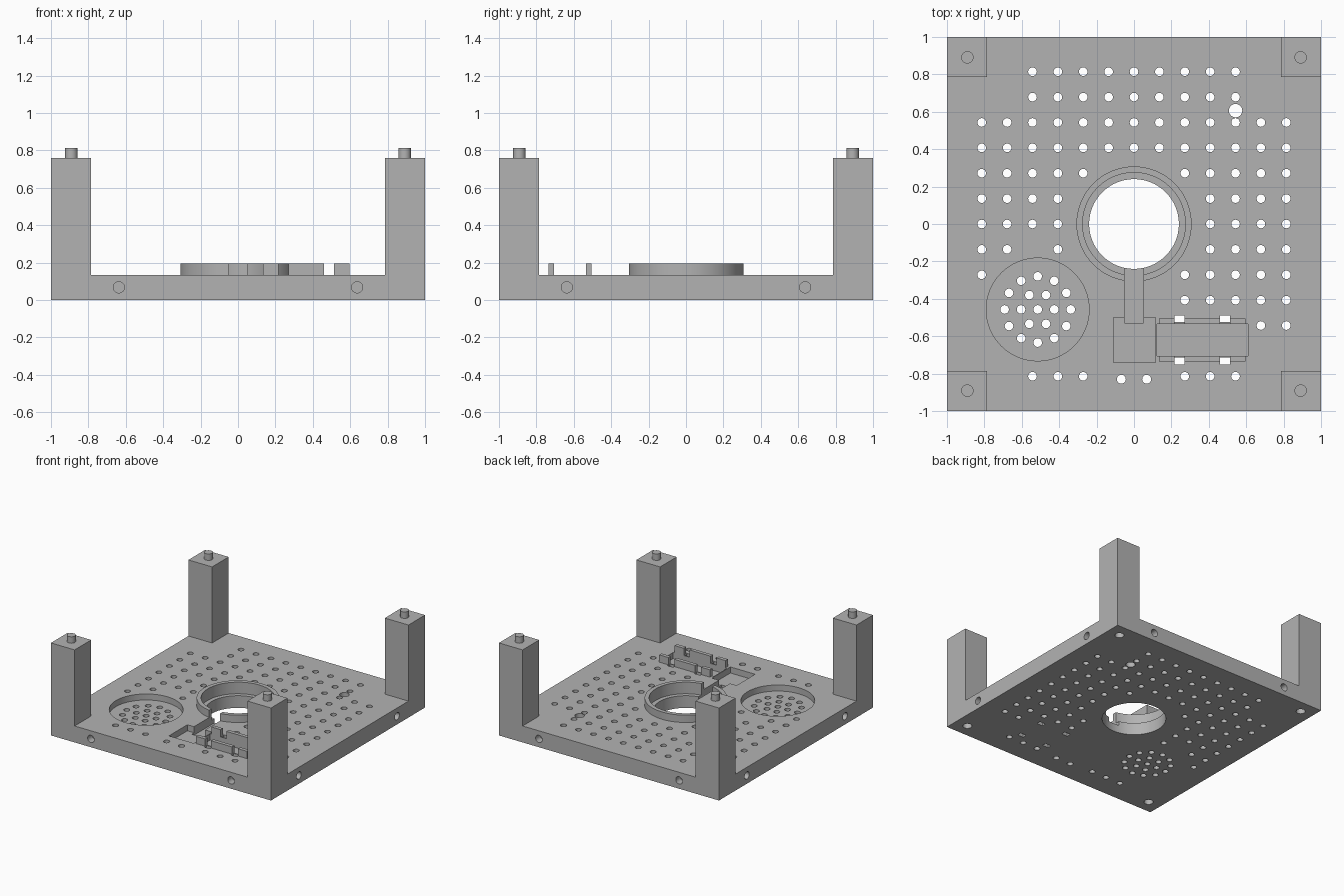
import bpy, bmesh
from math import cos, sin, pi, radians
from mathutils import Matrix, Vector

cube = bpy.data.objects.get("Cube")
if cube:
    bpy.data.objects.remove(cube, do_unlink=True)

GREY = bpy.data.materials.new("plain_grey")
GREY.use_nodes = True
GREY.diffuse_color = (0.45, 0.45, 0.45, 1)
GREY.node_tree.nodes["Principled BSDF"].inputs["Base Color"].default_value = (0.45, 0.45, 0.45, 1)

TOP, POST_TOP, RIM = 0.135, 0.76, 0.195
POST = 0.215
PITCH = 0.1357


def make(name, bm):
    bmesh.ops.recalc_face_normals(bm, faces=bm.faces)
    mesh = bpy.data.meshes.new(name)
    bm.to_mesh(mesh)
    bm.free()
    mesh.materials.append(GREY)
    obj = bpy.data.objects.new(name, mesh)
    bpy.context.collection.objects.link(obj)
    return obj


def box(bm, x0, x1, y0, y1, z0, z1):
    m = Matrix.Translation(((x0 + x1) / 2, (y0 + y1) / 2, (z0 + z1) / 2))
    bmesh.ops.create_cube(bm, size=1, matrix=m @ Matrix.Diagonal((x1 - x0, y1 - y0, z1 - z0, 1)))


def rod(bm, x, y, r, z0, z1, n=24):
    bmesh.ops.create_cone(bm, cap_ends=True, segments=n, radius1=r, radius2=r, depth=z1 - z0,
                          matrix=Matrix.Translation((x, y, (z0 + z1) / 2)))


def carve(obj, bm):
    cutter = make("cutter", bm)
    cutter.hide_render = True
    mod = obj.modifiers.new("carve", 'BOOLEAN')
    mod.operation, mod.solver, mod.object = 'DIFFERENCE', 'EXACT', cutter
    bpy.context.view_layer.objects.active = obj
    bpy.ops.object.modifier_apply(modifier=mod.name)
    bpy.data.objects.remove(cutter, do_unlink=True)


def smooth(obj):
    bpy.ops.object.select_all(action='DESELECT')
    obj.select_set(True)
    bpy.context.view_layer.objects.active = obj
    bpy.ops.object.shade_smooth_by_angle(angle=radians(30))


# Base plate with four corner posts, extruded from a three by three grid
bm = bmesh.new()
bmesh.ops.create_grid(bm, x_segments=3, y_segments=3, size=1)
for v in bm.verts:
    for k in (0, 1):
        if abs(v.co[k]) < 0.9:
            v.co[k] = (1 - POST) * (1 if v.co[k] > 0 else -1)


def raise_faces(faces, h):
    out = bmesh.ops.extrude_face_region(bm, geom=faces, use_keep_orig=False)["geom"]
    verts = [g for g in out if isinstance(g, bmesh.types.BMVert)]
    bmesh.ops.translate(bm, verts=verts, vec=(0, 0, h))
    return [g for g in out if isinstance(g, bmesh.types.BMFace)]


floor = list(bm.faces)
copy = bmesh.ops.duplicate(bm, geom=floor)["geom"]
top = raise_faces([g for g in copy if isinstance(g, bmesh.types.BMFace)], TOP)
corners = []
for f in top:
    c = f.calc_center_median()
    if min(abs(c.x), abs(c.y)) > 0.8:
        corners.append(f)
raise_faces(corners, POST_TOP - TOP)
bmesh.ops.remove_doubles(bm, verts=bm.verts, dist=0.0001)
bmesh.ops.recalc_face_normals(bm, faces=bm.faces)
bmesh.ops.dissolve_limit(bm, angle_limit=0.01, verts=bm.verts, edges=bm.edges)
base = make("base_with_posts", bm)

# Pockets: round seat, square pocket, holder bed and central counterbore
SPK = Vector((-0.515, -0.457))
bm = bmesh.new()
rod(bm, SPK.x, SPK.y, 0.275, 0.085, 0.3, 64)
rod(bm, 0, 0, 0.275, 0.1, 0.3, 64)
box(bm, -0.11, 0.115, -0.74, -0.5, 0.085, 0.3)
box(bm, 0.122, 0.61, -0.705, -0.535, 0.085, 0.3)
carve(base, bm)


# Wire channel from the central opening to the square pocket
def channel():
    b = bmesh.new()
    box(b, -0.05, 0.05, -0.53, -0.2, 0.065, 0.3)
    return b


carve(base, channel())

# Vent grid: column numbers for each row
wide, sides = list(range(-6, 7)), [-6, -5, -4, -3, 3, 4, 5, 6]
rows = {
    6: range(-4, 5), 5: range(-4, 5), 4: wide, 3: wide,
    2: [i for i in wide if abs(i) > 1], 1: sides, 0: sides,
    -1: [i for i in sides if i != -4],
    -2: [-6, 2, 3, 4, 5, 6], -3: range(2, 7), -4: [5, 6],
    -6: [-4, -3, -2, 2, 3, 4],
}
bm = bmesh.new()
for j, cols in rows.items():
    for i in cols:
        rod(bm, i * PITCH, j * PITCH, 0.023, -0.1, 0.3)
for x in (-0.068, 0.068):
    rod(bm, x, -0.83, 0.024, -0.1, 0.3)
rod(bm, 0.543, 0.606, 0.036, -0.1, 0.3)
rod(bm, 0, 0, 0.24, -0.1, 0.3, 64)

# Round seat perforations
rod(bm, SPK.x, SPK.y, 0.023, -0.1, 0.3)
for count, radius in ((6, 0.089), (12, 0.177)):
    for k in range(count):
        a = 2 * pi * k / count
        rod(bm, SPK.x + radius * cos(a), SPK.y + radius * sin(a), 0.023, -0.1, 0.3)

# Strap slots beside the holder rails
for x in (0.243, 0.487):
    for y0, y1 in ((-0.525, -0.49), (-0.75, -0.715)):
        box(bm, x - 0.027, x + 0.027, y0, y1, -0.1, 0.3)

# Blind side holes and underside peg sockets
for k in range(4):
    turn = Matrix.Rotation(k * pi / 2, 4, 'Z')
    for x in (-0.637, 0.637):
        m = turn @ Matrix.Translation((x, -1, 0.068)) @ Matrix.Rotation(pi / 2, 4, 'X')
        bmesh.ops.create_cone(bm, cap_ends=True, segments=24, radius1=0.03, radius2=0.03,
                              depth=0.12, matrix=m)
    c = turn @ Vector((0.891, 0.891, 0))
    rod(bm, c.x, c.y, 0.035, -0.06, 0.06)
carve(base, bm)
smooth(base)

# Raised collar round the central opening, notched by the channel
bm = bmesh.new()
rod(bm, 0, 0, 0.308, TOP, RIM, 64)
collar = make("collar", bm)
bm = bmesh.new()
rod(bm, 0, 0, 0.275, 0, 0.3, 64)
carve(collar, bm)
carve(collar, channel())
smooth(collar)

# Holder rails, split at the strap slots
bm = bmesh.new()
for y in (-0.735, -0.535):
    for x0, x1 in ((0.135, 0.216), (0.27, 0.46), (0.514, 0.597)):
        box(bm, x0, x1, y, y + 0.03, TOP, RIM)
make("holder_rails", bm)

# Stacking pegs on the posts
bm = bmesh.new()
for x in (-0.891, 0.891):
    for y in (-0.891, 0.891):
        rod(bm, x, y, 0.033, POST_TOP, 0.813)
smooth(make("stacking_pegs", bm))
